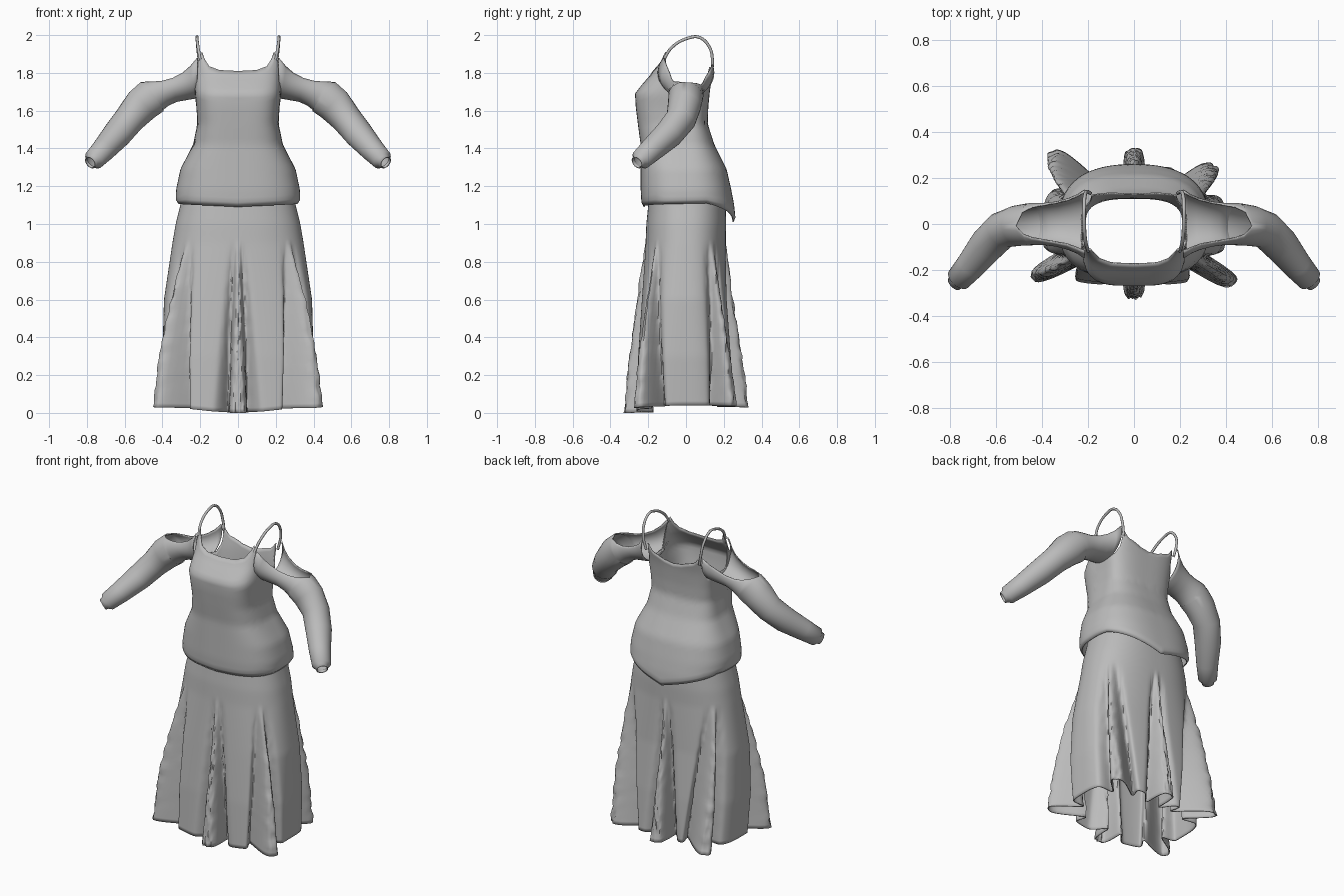
import bpy, bmesh, math
from mathutils import Vector, noise

cube = bpy.data.objects.get("Cube")
if cube:
    bpy.data.objects.remove(cube, do_unlink=True)

cloth = bpy.data.materials.new("grey cloth")
cloth.use_nodes = True
GREY = (0.5, 0.5, 0.5, 1)
cloth.diffuse_color = GREY
cloth.node_tree.nodes["Principled BSDF"].inputs["Base Color"].default_value = GREY


def interp(keys, t):
    """Linear lookup in rows of (t, value, value...)."""
    if t <= keys[0][0]:
        return keys[0][1:]
    for a, b in zip(keys, keys[1:]):
        if t <= b[0]:
            f = (t - a[0]) / (b[0] - a[0])
            return [p + (q - p) * f for p, q in zip(a[1:], b[1:])]
    return keys[-1][1:]


def finish(ob, angle):
    bpy.ops.object.select_all(action='DESELECT')
    ob.select_set(True)
    bpy.context.view_layer.objects.active = ob
    bpy.ops.object.shade_smooth_by_angle(angle=math.radians(angle))


def loft(name, rings, closed, mirror=False):
    """Skin a list of rings into a thin cloth shell."""
    bm = bmesh.new()
    rows = [[bm.verts.new(p) for p in ring] for ring in rings]
    n = len(rows[0])
    for a, b in zip(rows, rows[1:]):
        for i in range(n if closed else n - 1):
            j = (i + 1) % n
            bm.faces.new((a[i], a[j], b[j], b[i]))
    bmesh.ops.remove_doubles(bm, verts=bm.verts, dist=0.0002)
    bmesh.ops.recalc_face_normals(bm, faces=bm.faces)
    mesh = bpy.data.meshes.new(name)
    bm.to_mesh(mesh)
    bm.free()
    mesh.materials.append(cloth)
    ob = bpy.data.objects.new(name, mesh)
    bpy.context.collection.objects.link(ob)
    finish(ob, 55)
    if mirror:
        ob.modifiers.new("mirror", 'MIRROR')
    shell = ob.modifiers.new("cloth thickness", 'SOLIDIFY')
    shell.thickness = 0.006
    shell.offset = -1
    return ob


def outline(phi, w, front, back, n_front, n_back):
    """Radius of a rounded box section; phi is measured from the front."""
    d, n = (front, n_front) if math.cos(phi) > 0 else (back, n_back)
    return (abs(math.sin(phi) / w) ** n + abs(math.cos(phi) / d) ** n) ** (-1 / n)


def polar(phi, r, z):
    return Vector((r * math.sin(phi), -r * math.cos(phi), z))


def from_front(phi):
    return math.degrees(abs((phi + math.pi) % (2 * math.pi) - math.pi))


# Bodice: height, half width, front depth, back depth, front and back squareness
BODICE = [(1.0, .325, .235, .265, 2.7, 2.6), (1.1, .328, .235, .255, 2.7, 2.6),
          (1.18, .328, .24, .24, 2.7, 2.6), (1.29, .305, .24, .215, 2.8, 2.6),
          (1.42, .238, .24, .15, 3.2, 2.7), (1.53, .215, .255, .115, 3.6, 2.8),
          (1.62, .22, .266, .118, 3.8, 3), (1.69, .23, .27, .125, 3.8, 3),
          (1.73, .23, .24, .13, 3.8, 3.2), (1.79, .23, .188, .142, 3.8, 3.6),
          (1.86, .235, .145, .15, 4, 4), (1.92, .235, .125, .15, 4, 4)]
# Neckline and hem heights by angle from the front
NECK = [(0, 1.81), (30, 1.815), (45, 1.835), (54, 1.87), (60, 1.91), (64, 1.82), (70, 1.70),
        (110, 1.69), (119, 1.74), (125, 1.83), (131, 1.79), (155, 1.76), (180, 1.75)]
HEM = [(0, 1.09), (70, 1.105), (110, 1.11), (150, 1.05), (180, 1.01)]

SEG, ROWS = 144, 30
rings = []
for k in range(ROWS + 1):
    ring = []
    for i in range(SEG):
        phi = 2 * math.pi * i / SEG
        low = interp(HEM, from_front(phi))[0]
        high = interp(NECK, from_front(phi))[0]
        z = low + (high - low) * k / ROWS
        r = outline(phi, *interp(BODICE, z)) - (0.012 if k == 0 else 0)
        ring.append(polar(phi, r, z))
    rings.append(ring)
loft("bodice", rings, True)

# Skirt base: height, half width, front depth, back depth, front and back squareness
SKIRT = [(0, .385, .265, .255, 3.8, 2.9), (.3, .4, .255, .24, 3.3, 2.8),
         (.6, .392, .235, .217, 2.8, 2.6), (.9, .347, .214, .21, 2.4, 2.4),
         (1.0, .33, .21, .213, 2.4, 2.4), (1.1, .305, .2, .21, 2.4, 2.4),
         (1.17, .29, .19, .19, 2.4, 2.4)]
# Flared inserts: angle at the top, angle at the hem, reach at the hem, local radius
INSERTS = [(0, 0, .06, .27), (60, 59, .115, .43), (-60, -62, .1, .43),
           (115, 127, .08, .37), (-115, -132, .14, .38), (180, 180, .075, .26)]

SEG, ROWS = 320, 50
rings = []
for k in range(ROWS + 1):
    ring = []
    for i in range(SEG):
        phi = 2 * math.pi * i / SEG
        c = math.cos(phi)
        low = 0.04 - (0.04 if c > 0 else 0.01) * c * c
        z = low + (1.17 - low) * k / ROWS
        r = outline(phi, *interp(SKIRT, z))
        t = max(0, (0.9 - z) / 0.9)
        crease = noise.noise(Vector((phi * 22, 0, z * 18))) * min(1, 5 * t)
        for top, hem, reach, rad in INSERTS:
            ang = math.radians(top + (hem - top) * t)
            s = rad * math.radians(from_front(phi - ang))
            lobe = math.exp(-(s / (0.016 + 0.034 * t)) ** 4)
            dip = math.exp(-((s - 0.03 - 0.047 * t) / 0.026) ** 2)
            r += lobe * (reach * t ** 0.8 + 0.013 * crease)
            r -= (0.09 * t + 0.01 * crease) * dip
        ring.append(polar(phi, r, z))
    rings.append(ring)
loft("skirt", rings, True)

# Sleeves: centre, half width, half height, opening angle at the top
SLEEVE = [(.217, 0, 1.80, .15, .13, 52), (.245, 0, 1.77, .13, .108, 52),
          (.285, 0, 1.745, .113, .09, 51), (.34, 0, 1.725, .098, .08, 53),
          (.39, 0, 1.705, .092, .082, 48), (.425, 0, 1.69, .092, .09, 40),
          (.447, 0, 1.68, .092, .094, 27), (.455, -.002, 1.674, .092, .098, 0),
          (.51, -.008, 1.63, .088, .095, 0), (.575, -.027, 1.555, .081, .081, 0),
          (.64, -.092, 1.475, .077, .076, 0), (.71, -.18, 1.395, .064, .064, 0),
          (.763, -.24, 1.34, .055, .055, 0), (.772, -.25, 1.333, .038, .038, 0),
          (.782, -.26, 1.325, .035, .035, 0)]
centres = [Vector(s[:3]) for s in SLEEVE]
rings = []
for i, (x, y, z, ry, rz, gap) in enumerate(SLEEVE):
    t = centres[min(i + 1, len(SLEEVE) - 1)] - centres[max(i - 1, 0)]
    t.z *= min(1, i / 6)
    t.normalize()
    side = Vector((0, 0, 1)).cross(t).normalized()
    up = t.cross(side)
    start, end = math.radians(gap * 1.35), math.radians(360 - gap)
    ring = []
    for k in range(29):
        a = start + (end - start) * k / 28
        ring.append(centres[i] + side * ry * math.sin(a) + up * rz * math.cos(a))
    rings.append(ring)
loft("sleeves", rings, False, mirror=True)

# Shoulder straps
STRAP = [(.199, -.118, 1.87), (.211, -.075, 1.935), (.217, .015, 1.985), (.217, .07, 1.988),
         (.214, .122, 1.94), (.206, .14, 1.87), (.19, .134, 1.79)]
for label, sx in (("left", 1), ("right", -1)):
    curve = bpy.data.curves.new(label + "_strap", 'CURVE')
    curve.dimensions = '3D'
    curve.bevel_depth = 0.008
    curve.bevel_resolution = 2
    curve.resolution_u = 6
    spline = curve.splines.new('BEZIER')
    spline.bezier_points.add(len(STRAP) - 1)
    for p, (x, y, z) in zip(spline.bezier_points, STRAP):
        p.co = (sx * x, y, z)
        p.handle_left_type = p.handle_right_type = 'AUTO'
    curve.materials.append(cloth)
    ob = bpy.data.objects.new(label + "_strap", curve)
    bpy.context.collection.objects.link(ob)
